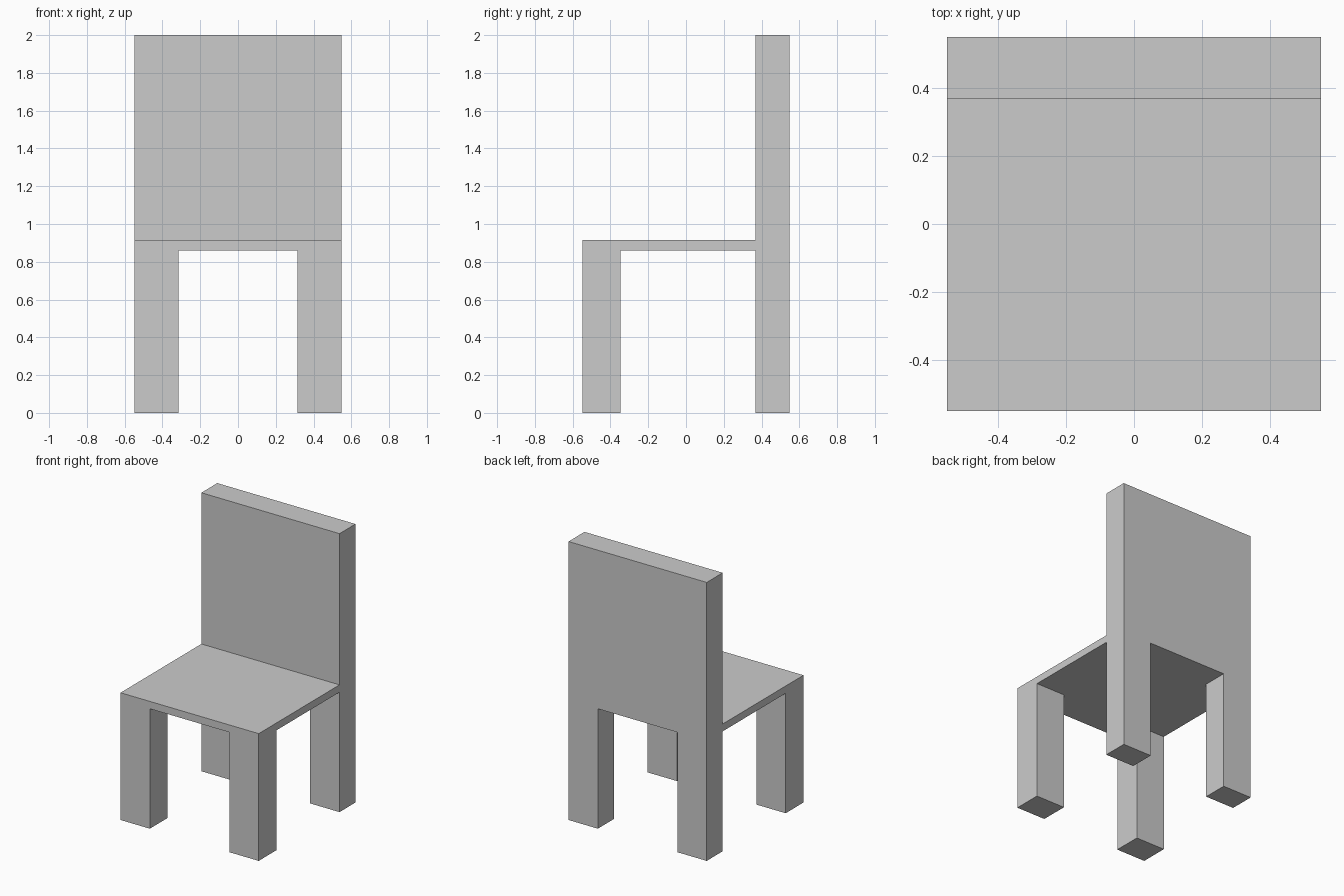
import bpy
import bmesh
from mathutils import Matrix, Vector

if "Cube" in bpy.data.objects:
    bpy.data.objects.remove(bpy.data.objects["Cube"])

HALF = 0.549                        # half width and half depth
LEG_X = 0.316                       # inner side of every leg
FRONT_LEG_Y = -0.347                # rear side of the front legs
BACK_Y = 0.368                      # front side of the backrest
SEAT_LOW, SEAT_TOP, TOP = 0.861, 0.914, 2.0


def extrude(bm, faces, height):
    """Pull a face region straight up or down to the given height."""
    result = bmesh.ops.extrude_face_region(bm, geom=faces)
    for item in result["geom"]:
        if isinstance(item, bmesh.types.BMVert):
            item.co.z = height


bm = bmesh.new()

# Seat slab
bmesh.ops.create_cube(bm, size=1, matrix=(
    Matrix.Translation((0, 0, (SEAT_LOW + SEAT_TOP) / 2))
    @ Matrix.Diagonal((2 * HALF, 2 * HALF, SEAT_TOP - SEAT_LOW, 1))))

# Cut lines that mark out legs and backrest
for co, normal in (((-LEG_X, 0, 0), (1, 0, 0)), ((LEG_X, 0, 0), (1, 0, 0)),
                   ((0, FRONT_LEG_Y, 0), (0, 1, 0)), ((0, BACK_Y, 0), (0, 1, 0))):
    bmesh.ops.bisect_plane(bm, geom=bm.verts[:] + bm.edges[:] + bm.faces[:],
                           plane_co=Vector(co), plane_no=Vector(normal))
bm.normal_update()

# Four legs, pulled down from the underside corners
corners = []
for face in bm.faces:
    c = face.calc_center_median()
    if face.normal.z < -0.9 and abs(c.x) > LEG_X and not FRONT_LEG_Y < c.y < BACK_Y:
        corners.append(face)
extrude(bm, corners, 0)

# Backrest, pulled up from the rear strip of the seat
bm.normal_update()
rear = [f for f in bm.faces
        if f.normal.z > 0.9 and f.calc_center_median().z > SEAT_LOW
        and f.calc_center_median().y > BACK_Y]
extrude(bm, rear, TOP)

# Merge the flat areas into clean single faces
bmesh.ops.dissolve_limit(bm, angle_limit=0.01, verts=bm.verts[:], edges=bm.edges[:])
bmesh.ops.recalc_face_normals(bm, faces=bm.faces[:])

mesh = bpy.data.meshes.new("chair")
bm.to_mesh(mesh)
bm.free()
bpy.context.collection.objects.link(bpy.data.objects.new("chair", mesh))
